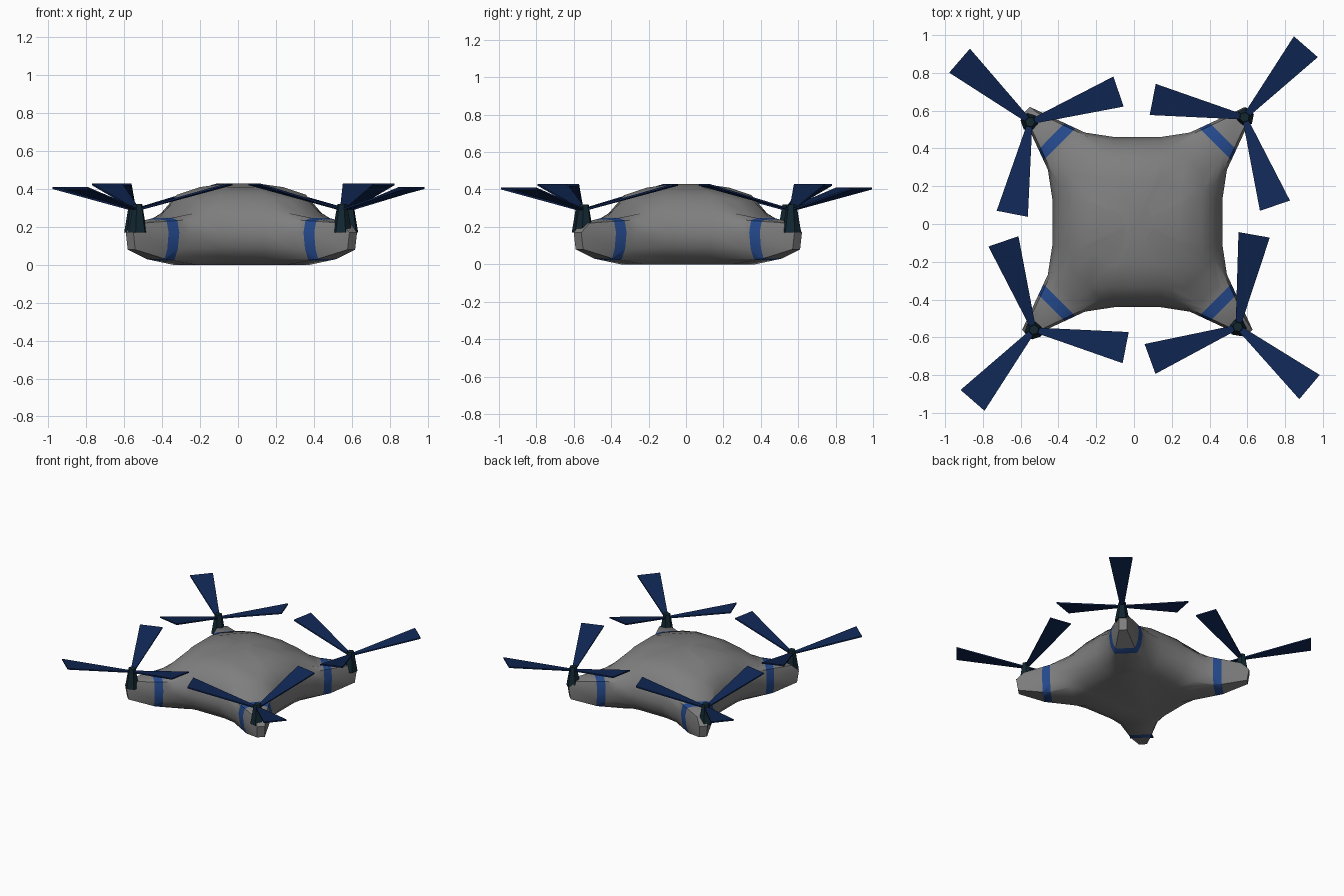
import bpy
import bmesh
from math import radians, sin, cos
from mathutils import Vector, Matrix

if "Cube" in bpy.data.objects:
    bpy.data.objects.remove(bpy.data.objects["Cube"])


def material(name, rgb):
    m = bpy.data.materials.new(name)
    m.use_nodes = True
    m.diffuse_color = (*rgb, 1)
    m.node_tree.nodes["Principled BSDF"].inputs["Base Color"].default_value = (*rgb, 1)
    return m


GREY = material("body grey", (0.21, 0.21, 0.21))
BLUE = material("band blue", (0.018, 0.068, 0.27))
NAVY = material("blade navy", (0.005, 0.02, 0.09))
DARK = material("mount dark teal", (0.006, 0.02, 0.03))


def add_object(name, bm, mats, location):
    bmesh.ops.recalc_face_normals(bm, faces=bm.faces)
    mesh = bpy.data.meshes.new(name)
    bm.to_mesh(mesh)
    bm.free()
    for m in mats:
        mesh.materials.append(m)
    ob = bpy.data.objects.new(name, mesh)
    ob.location = location
    bpy.context.collection.objects.link(ob)
    return ob


# Body: stacked four-cornered rings
# waist half-width, waist height, corner reach, corner height, corner chamfer
RINGS = [
    (0.30, 0.0, 0.36, 0.0, 0.12),
    (0.38, 0.03, 0.50, 0.03, 0.10),
    (0.435, 0.09, 0.60, 0.08, 0.04),
    (0.45, 0.17, 0.61, 0.17, 0.04),
    (0.43, 0.25, 0.575, 0.22, 0.05),
    (0.40, 0.30, 0.43, 0.255, 0.10),
    (0.34, 0.37, 0.35, 0.34, 0.10),
    (0.22, 0.41, 0.23, 0.395, 0.08),
    (0.08, 0.43, 0.08, 0.43, 0.03),
]


def ring_points(a, za, d, zd, e):
    w = min(0.12, a * 0.4)
    waist = Vector((w, a, za))
    corner = Vector((d - e, d, zd))
    mid = Vector((w + 0.35 * (corner.x - w), a + 0.15 * (d - a), za + 0.35 * (zd - za)))
    half = [waist, mid, corner]
    side = [Vector((-p.x, p.y, p.z)) for p in reversed(half)] + half
    return [Matrix.Rotation(-radians(90 * k), 3, 'Z') @ p for k in range(4) for p in side]


bm = bmesh.new()
loops = [[bm.verts.new(p) for p in ring_points(*r)] for r in RINGS]
for low, high in zip(loops, loops[1:]):
    n = len(low)
    for i in range(n):
        j = (i + 1) % n
        bm.faces.new((low[i], low[j], high[j], high[i]))
bm.faces.new(loops[0])
bm.faces.new(loops[-1])

# Painted bands cut across each arm
BAND = (0.825, 0.908)
for sx in (-1, 1):
    for sy in (-1, 1):
        for c in BAND:
            bmesh.ops.bisect_plane(
                bm, geom=bm.verts[:] + bm.edges[:] + bm.faces[:],
                plane_co=(sx * c / 2, sy * c / 2, 0), plane_no=(sx, sy, 0))
for f in bm.faces:
    c = f.calc_center_median()
    f.material_index = int(BAND[0] < abs(c.x) + abs(c.y) < BAND[1])
body = add_object("body", bm, [GREY, BLUE], (0.018, 0.01, 0))
bpy.context.view_layer.objects.active = body
body.select_set(True)
bpy.ops.object.shade_smooth_by_angle(angle=radians(38))
body.select_set(False)


# Three upswept blades, widening towards the tip
def rotor(name, x, y, heading):
    bm = bmesh.new()
    for k in range(3):
        turn = Matrix.Rotation(radians(heading + 120 * k), 3, 'Z')
        tip_z = 0.405 if k == 0 else 0.425
        faces = []
        for dz in (-0.005, 0.005):
            quad = [(0.0, -0.012, 0.29), (0.495, -0.084, tip_z),
                    (0.495, 0.084, tip_z), (0.0, 0.012, 0.29)]
            faces.append([bm.verts.new(turn @ Vector((px, py, pz + dz)))
                          for px, py, pz in quad])
        low, high = faces
        bm.faces.new(low)
        bm.faces.new(high)
        for i in range(4):
            j = (i + 1) % 4
            bm.faces.new((low[i], low[j], high[j], high[i]))
    add_object(name, bm, [NAVY], (x, y, 0))


# Tapered mount under each rotor
def mount(name, x, y, heading):
    bm = bmesh.new()
    bmesh.ops.create_cone(bm, cap_ends=True, segments=6, radius1=0.052,
                          radius2=0.026, depth=0.15,
                          matrix=Matrix.Rotation(radians(heading), 4, 'Z'))
    add_object(name, bm, [DARK], (x, y, 0.245))


for label, x, y, heading in (
        ("back_left", 0.585, 0.565, 49),
        ("back_right", -0.55, 0.54, 139),
        ("front_right", -0.53, -0.56, 229),
        ("front_left", 0.55, -0.545, 320)):
    rotor(label + "_rotor", x, y, heading)
    mount(label + "_mount", x, y, heading)
